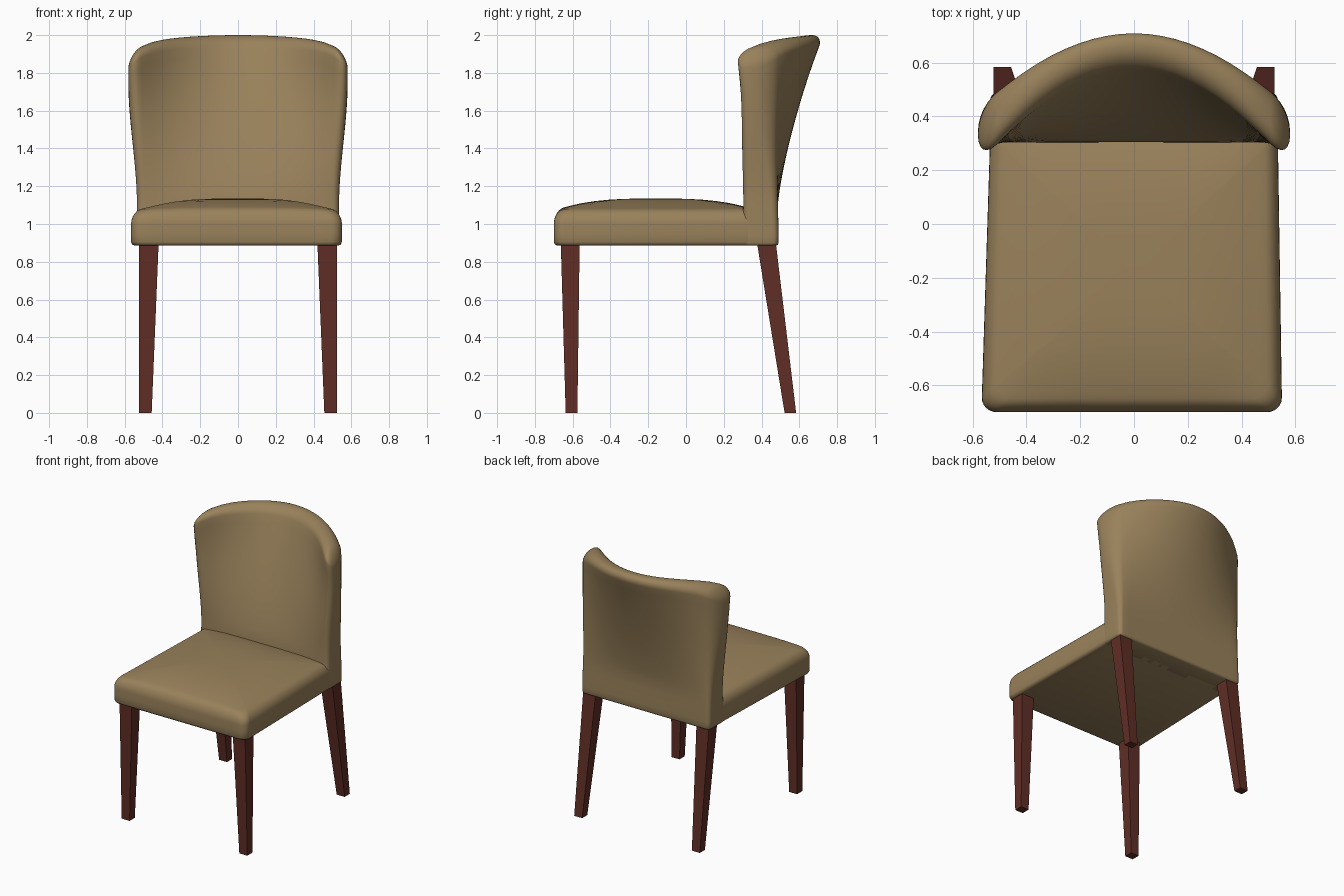
import bpy, bmesh
from math import sin, cos, pi

cube = bpy.data.objects.get("Cube")
if cube:
    bpy.data.objects.remove(cube, do_unlink=True)


def material(name, rgb):
    m = bpy.data.materials.new(name)
    m.use_nodes = True
    m.diffuse_color = (*rgb, 1)
    m.node_tree.nodes["Principled BSDF"].inputs["Base Color"].default_value = (*rgb, 1)
    return m


FABRIC = material("tan_fabric", (0.32, 0.222, 0.105))
WOOD = material("red_brown_wood", (0.115, 0.027, 0.019))


def smooth(t):
    t = max(0, min(1, t))
    return t * t * (3 - 2 * t)


def rounded_ring(w, d, r, n=20, k=6):
    """Rounded rectangle outline; point i lies opposite point -1-i."""
    r = min(r, d * 0.98)
    corner = [(r * cos(a), r * sin(a)) for a in (pi / 2 * j / k for j in range(k + 1))]
    right = [(w - r + cx, r - d - cy) for cx, cy in reversed(corner)]
    left = [(-x, y) for x, y in reversed(right)]
    line = [((2 * i / n - 1) * (w - r), -d) for i in range(1, n)]
    front = left + line + right
    return front + [(x, -y) for x, y in reversed(front)]


def loft(name, rings, mat, angle):
    """Skin a stack of rings and close both ends with strips."""
    bm = bmesh.new()
    rows = [[bm.verts.new(p) for p in ring] for ring in rings]
    n = len(rows[0])
    for a, b in zip(rows, rows[1:]):
        for i in range(n):
            j = (i + 1) % n
            bm.faces.new((a[i], a[j], b[j], b[i]))
    for row in (rows[0], rows[-1]):
        for i in range(n // 2 - 1):
            bm.faces.new((row[i], row[i + 1], row[n - 2 - i], row[n - 1 - i]))
    bmesh.ops.remove_doubles(bm, verts=bm.verts, dist=1e-5)
    bmesh.ops.recalc_face_normals(bm, faces=bm.faces)
    mesh = bpy.data.meshes.new(name)
    bm.to_mesh(mesh)
    bm.free()
    mesh.materials.append(mat)
    obj = bpy.data.objects.new(name, mesh)
    bpy.context.collection.objects.link(obj)
    if angle:
        bpy.ops.object.select_all(action='DESELECT')
        obj.select_set(True)
        bpy.context.view_layer.objects.active = obj
        bpy.ops.object.shade_smooth_by_angle(angle=angle)
    return obj


BASE = 0.885

# Seat cushion: flared front, rolled upper edge, domed top
SEAT_W, SEAT_D, SEAT_Y = 0.535, 0.54, -0.16


def seat_ring(inset, z, scale=1.0):
    out = []
    for x, s in rounded_ring(SEAT_W - inset, SEAT_D - inset, 0.055):
        x, s = x * scale, s * scale
        u, v = x / SEAT_W, s / SEAT_D
        dome = 0.065 * (1 - u ** 4) * (1 - abs(v) ** 3) * smooth((z - 1.0) / 0.06)
        flare = 1 + 0.045 * smooth((-s - 0.05) / 0.5)
        out.append((x * flare - 0.008 * smooth(-v * 1.5), SEAT_Y + s, z + dome))
    return out


seat = [seat_ring(0.02, BASE), seat_ring(0.006, BASE + 0.006), seat_ring(0, BASE + 0.02),
        seat_ring(0, 0.95), seat_ring(0, 1.0)]
seat += [seat_ring(0.05 * (1 - cos(a)), 1.0 + 0.07 * sin(a))
         for a in (pi / 2 * j / 6 for j in range(1, 7))]
seat += [seat_ring(0.05, 1.07, s) for s in (0.95, 0.88, 0.78, 0.65, 0.5, 0.35, 0.2, 0.08)]
loft("seat", seat, FABRIC, 1.0)

# Backrest: flat at the seat, bowing into a wrapped curve at the top
ROLL = 0.06


def back_ring(h, inset, lift):
    f0 = smooth(h)
    depth = 0.095 - 0.03 * f0
    out = []
    for x, s in rounded_ring(0.535 - inset, depth - inset, 0.03 + 0.04 * f0):
        u = x / 0.535
        crown = 2.0 - 0.045 * u * u - 0.07 * abs(u) ** 8
        z = BASE + (crown - ROLL - BASE) * h + lift
        f = max(0, (z - 1.1) / 0.84) ** 1.3
        width = 1 + 0.085 * smooth((z - 1.1) / 0.65)
        y = 0.395 + 0.245 * f - 0.32 * f * u * u + s * (1 + 0.7 * min(f, 1) * u * u)
        out.append((x * width, y, z))
    return out


back = [back_ring(0, 0.015, 0), back_ring(0, 0.004, 0.005), back_ring(0, 0, 0.015)]
back += [back_ring(i / 18, 0, 0) for i in range(1, 19)]
back += [back_ring(1, ROLL * (1 - cos(a)), ROLL * sin(a))
         for a in (pi / 2 * j / 7 for j in range(1, 8))]
loft("backrest", back, FABRIC, 1.0)


# Tapered square legs, straight on the outer side, mirrored left and right
def leg(name, side, foot, top):
    rings = []
    for inner, (y0, y1), z in ((0.457, foot, 0), (0.42, top, BASE + 0.02)):
        a, b = side * inner, side * 0.523
        rings.append([(a, y0, z), (b, y0, z), (b, y1, z), (a, y1, z)])
    loft(name, rings, WOOD, 0)


for word, side in (("left", 1), ("right", -1)):
    leg("front_leg_" + word, side, (-0.637, -0.575), (-0.663, -0.563))
    leg("back_leg_" + word, side, (0.522, 0.583), (0.375, 0.475))
